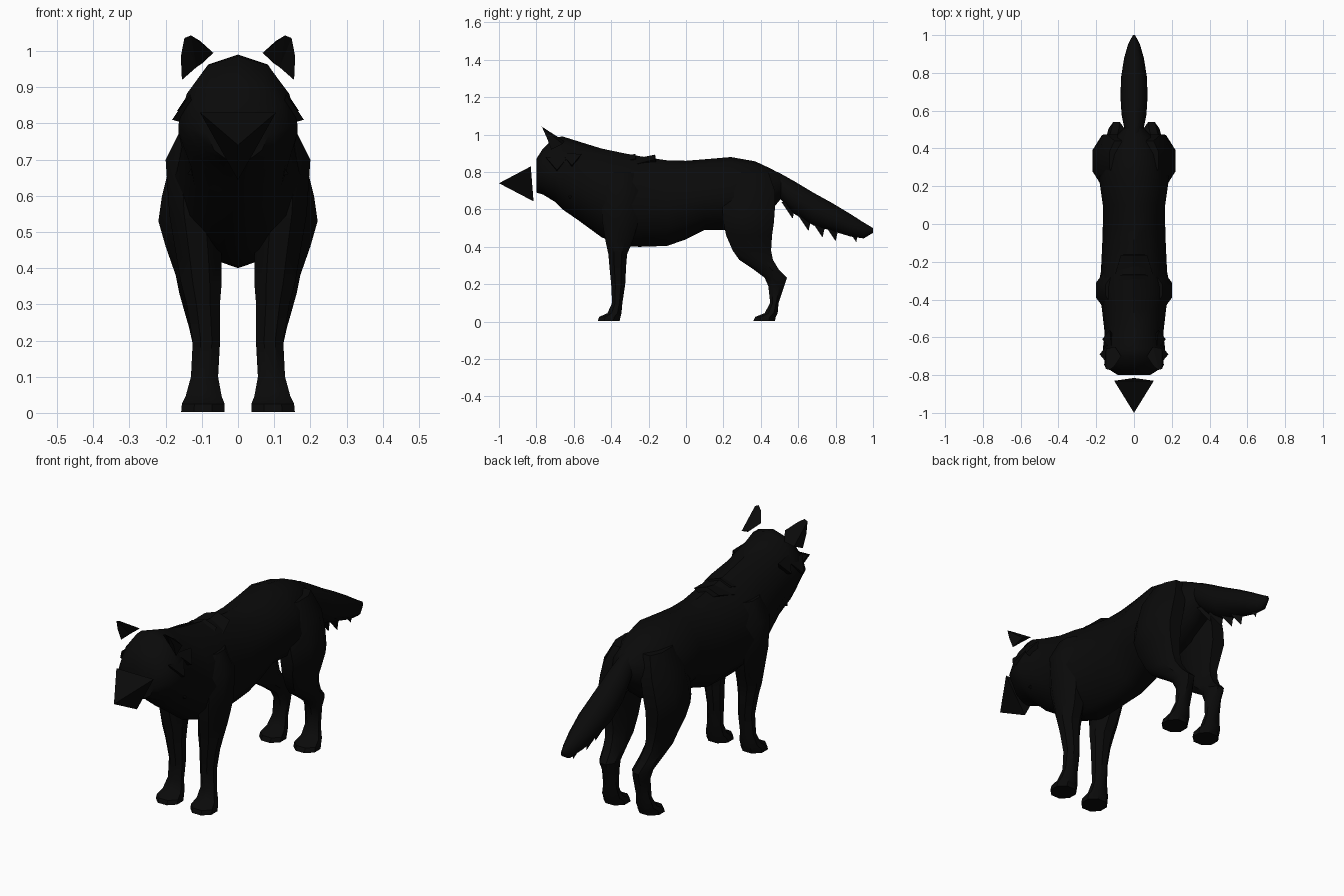
import bpy, bmesh, math
from mathutils import Vector

black = bpy.data.materials.new("black fur")
black.diffuse_color = (0.003, 0.003, 0.003, 1)


def make(name, verts, faces, smooth=True):
    me = bpy.data.meshes.new(name)
    me.from_pydata(verts, [], faces)
    bm = bmesh.new()
    bm.from_mesh(me)
    bmesh.ops.recalc_face_normals(bm, faces=bm.faces)
    bm.to_mesh(me)
    bm.free()
    me.materials.append(black)
    ob = bpy.data.objects.new(name, me)
    bpy.context.collection.objects.link(ob)
    if smooth:
        bpy.ops.object.select_all(action='DESELECT')
        ob.select_set(True)
        bpy.context.view_layer.objects.active = ob
        bpy.ops.object.shade_smooth_by_angle(angle=math.radians(40))
    return ob


def loft(name, rings):
    """Skin a list of equal-sized rings and cap both ends."""
    n = len(rings[0])
    faces = [(i * n + j, i * n + (j + 1) % n, (i + 1) * n + (j + 1) % n, (i + 1) * n + j)
             for i in range(len(rings) - 1) for j in range(n)]
    faces += [tuple(range(n)), tuple(range((len(rings) - 1) * n, len(rings) * n))]
    return make(name, [p for r in rings for p in r], faces)


def upright(y, low, high, w, shear=0.0):
    """Body slice: rounded back, narrow keel; shear leans the slice along y."""
    half = [(0, 1), (.5, .93), (.86, .7), (1, .45), (.78, .2), (.32, .04)]
    full = half + [(0, 0)] + [(-a, b) for a, b in half[:0:-1]]
    return [(a * w, y + shear * (b - .5), low + b * (high - low)) for a, b in full]


def leg_ring(z, y0, y1, x0, x1, s):
    """Horizontal leg slice with eight sides."""
    cy, cx, ry, rx = (y0 + y1) / 2, (x0 + x1) / 2, (y1 - y0) / 2, (x1 - x0) / 2
    k = 1 / math.cos(math.pi / 8)
    return [(s * (cx + rx * k * math.cos(a)), cy + ry * k * math.sin(a), z)
            for a in [math.pi / 8 + i * math.pi / 4 for i in range(8)]]


# Head, neck and trunk
loft("body", [upright(*r) for r in [
    (-.80, .69, .87, .085), (-.765, .68, .925, .14), (-.70, .64, .985, .165),
    (-.66, .60, .99, .165), (-.58, .545, .965, .155), (-.45, .45, .925, .17),
    (-.33, .405, .90, .19), (-.25, .40, .885, .175), (-.10, .405, .862, .168),
    (0, .44, .86, .165), (.10, .49, .868, .165), (.24, .49, .88, .185),
    (.37, .53, .857, .155), (.46, .60, .815, .10), (.51, .66, .785, .05)]])

# Tail
loft("tail", [upright(*r) for r in [
    (.44, .68, .82, .045), (.50, .66, .795, .05), (.58, .575, .75, .066),
    (.68, .515, .69, .072), (.78, .485, .635, .068), (.88, .455, .575, .052),
    (.95, .445, .53, .032), (1.0, .475, .50, .006)]])

# Hanging tufts under the tail
for i, (y, z) in enumerate([(.57, .55), (.655, .485), (.73, .45), (.80, .43), (.91, .425)]):
    make(f"tail_tuft_{i + 1}",
         [(-.035, y - .06, z + .09), (.035, y - .06, z + .09), (0, y + .02, z + .09), (0, y, z)],
         [(0, 1, 2), (0, 1, 3), (1, 2, 3), (2, 0, 3)], False)

# Ragged fur along the withers
for i, (y, z) in enumerate([(-.27, .897), (-.165, .893)]):
    make(f"back_tuft_{i + 1}",
         [(-.10, y - .10, z - .05), (.10, y - .10, z - .05), (0, y - .10, z - .02),
          (-.07, y, z - .025), (0, y, z), (.07, y, z - .025), (0, y + .01, z - .06)],
         [(0, 2, 4, 3), (2, 1, 5, 4), (3, 4, 6), (4, 5, 6), (0, 3, 6), (1, 6, 5), (0, 6, 1, 2)], False)

# Snout: three-sided wedge standing just clear of the face
make("snout", [(-.105, -.83, .83), (.105, -.83, .83), (0, -.815, .643), (0, -1, .74)],
     [(0, 1, 2), (0, 1, 3), (1, 2, 3), (2, 0, 3)], False)

for side, s in (("left", -1), ("right", 1)):
    # Front leg, from shoulder to paw
    loft(f"front_leg_{side}", [leg_ring(*r, s) for r in [
        (.80, -.42, -.28, .06, .15), (.70, -.45, -.25, .05, .20), (.55, -.45, -.25, .05, .19),
        (.43, -.43, -.285, .045, .17), (.36, -.415, -.315, .045, .158),
        (.30, -.41, -.32, .05, .142), (.20, -.40, -.325, .05, .125),
        (.10, -.395, -.34, .055, .13), (.045, -.42, -.345, .045, .145),
        (.025, -.465, -.35, .037, .155), (.003, -.472, -.355, .037, .157)]])

    # Hind leg, with thigh, hock and paw
    loft(f"hind_leg_{side}", [leg_ring(*r, s) for r in [
        (.80, .24, .44, .04, .13), (.70, .20, .475, .03, .185), (.60, .195, .475, .04, .21),
        (.53, .20, .47, .05, .22), (.46, .215, .46, .055, .20), (.38, .25, .455, .06, .172),
        (.33, .285, .465, .06, .162), (.28, .36, .495, .055, .148),
        (.235, .42, .54, .05, .135), (.19, .44, .525, .05, .125),
        (.10, .45, .495, .055, .13), (.045, .42, .49, .047, .145),
        (.025, .37, .48, .037, .155), (.003, .36, .475, .037, .157)]])

    # Ear: hollow-fronted shell leaning forward
    ear = [(.068, -.70, .995), (.155, -.72, .92), (.10, -.65, .965), (.148, -.66, .95),
           (.105, -.755, 1.028), (.158, -.745, .985), (.13, -.772, 1.043), (.148, -.768, 1.036),
           (.115, -.71, .955)]
    make(f"ear_{side}", [(s * x, y, z) for x, y, z in ear],
         [(0, 4, 6, 2), (2, 6, 7, 3), (3, 7, 5, 1), (0, 8, 6, 4), (8, 1, 5, 7), (8, 7, 6),
          (0, 2, 8), (2, 3, 8), (3, 1, 8)], False)

    # Cheek and neck fur spikes
    for i, (x, y, z) in enumerate([(.182, -.69, .81), (.168, -.61, .835), (.14, -.62, .66)]):
        make(f"cheek_tuft_{side}_{i + 1}",
             [(s * (x - .05), y - .06, z + .07), (s * (x - .04), y + .05, z + .06),
              (s * (x - .07), y, z - .02), (s * x, y, z)],
             [(0, 1, 2), (0, 1, 3), (1, 2, 3), (2, 0, 3)], False)
